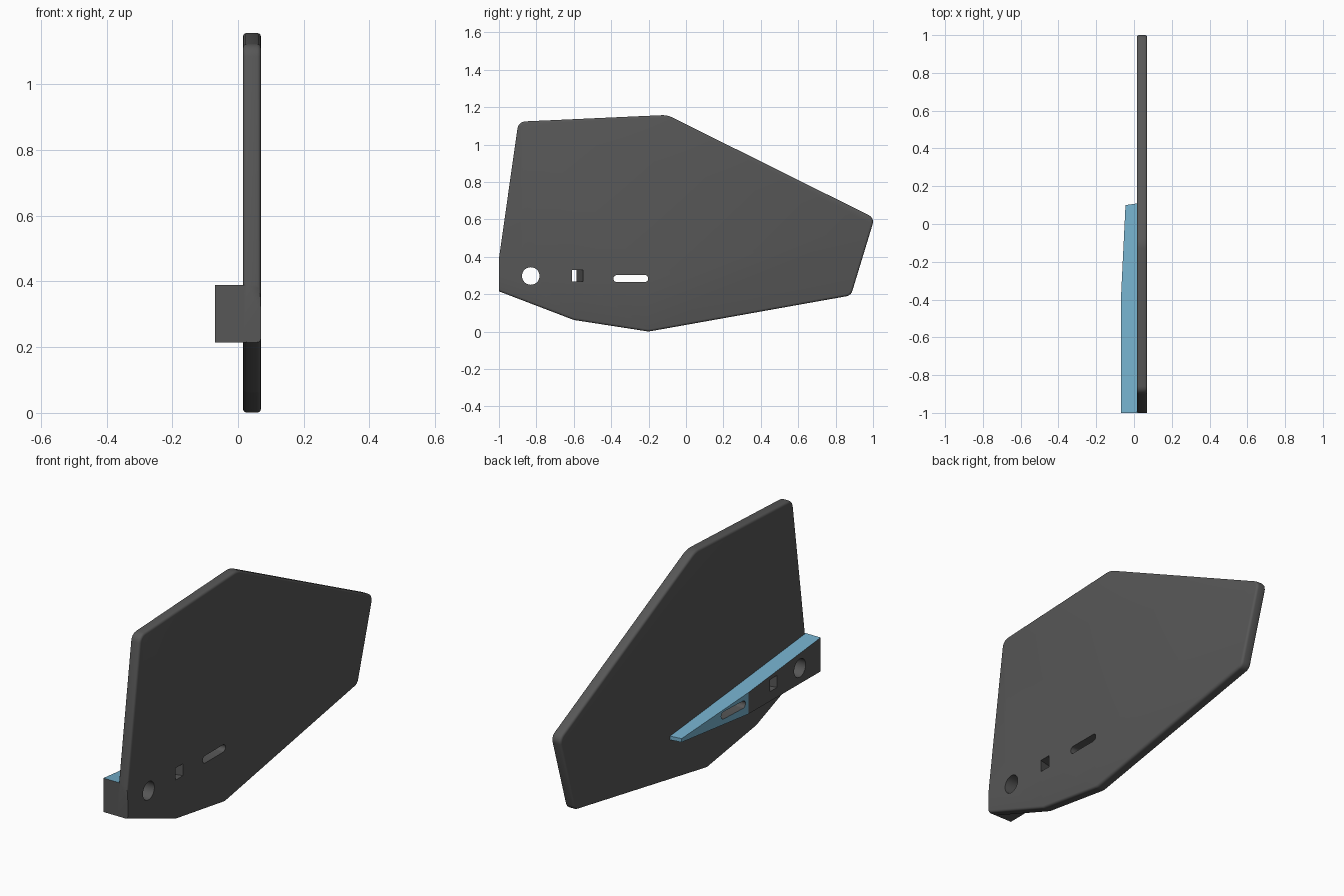
import bpy, bmesh, math
from mathutils import Vector

if "Cube" in bpy.data.objects:
    bpy.data.objects.remove(bpy.data.objects["Cube"])


def material(name, color):
    m = bpy.data.materials.new(name)
    m.diffuse_color = (*color, 1)
    m.use_nodes = True
    m.node_tree.nodes["Principled BSDF"].inputs["Base Color"].default_value = m.diffuse_color
    return m


GREY = material("dark grey", (0.095, 0.095, 0.095))
BLUE = material("light blue", (0.175, 0.43, 0.60))


def round_corner(prev, cur, nxt, r, steps=6):
    """Replace a profile corner by an arc of radius r."""
    p, c, n = Vector(prev), Vector(cur), Vector(nxt)
    a, b = (p - c).normalized(), (n - c).normalized()
    half = a.angle(b) / 2
    centre = c + (a + b).normalized() * (r / math.sin(half))
    t = r / math.tan(half)
    s, e = c + a * t - centre, c + b * t - centre
    total = s.angle(e)
    return [centre + (s * math.sin((1 - k / steps) * total)
                      + e * math.sin(k / steps * total)) / math.sin(total)
            for k in range(steps + 1)]


def prism(name, profile, x0, x1, shift=0.0):
    """Extrude a (y, z) profile from x0 to x1, optionally slanting along y."""
    bm = bmesh.new()
    lo = [bm.verts.new((x0, y + shift, z)) for y, z in profile]
    hi = [bm.verts.new((x1, y, z)) for y, z in profile]
    bm.faces.new(lo)
    bm.faces.new(hi)
    for i in range(len(lo)):
        j = (i + 1) % len(lo)
        bm.faces.new((lo[i], lo[j], hi[j], hi[i]))
    bmesh.ops.recalc_face_normals(bm, faces=bm.faces)
    return to_object(name, bm)


def to_object(name, bm):
    me = bpy.data.meshes.new(name)
    bm.to_mesh(me)
    bm.free()
    ob = bpy.data.objects.new(name, me)
    bpy.context.collection.objects.link(ob)
    me.materials.append(GREY)
    return ob


# Fin plate: rounded outline with softened rims, square where it meets the rail front
corners = [((-1, 0.215), 0), ((-0.6, 0.062), 0.06), ((-0.2, 0), 0.06),
           ((0.882, 0.193), 0.04), ((1.008, 0.607), 0.04), ((-0.1, 1.158), 0.12),
           ((-0.896, 1.122), 0.045), ((-1, 0.39), 0)]
outline = []
for i, (c, r) in enumerate(corners):
    if r:
        outline += round_corner(corners[i - 1][0], c, corners[(i + 1) % len(corners)][0], r)
    else:
        outline.append(Vector(c))
plate = prism("fin_plate", outline, 0.015, 0.07)
bm = bmesh.new()
bm.from_mesh(plate.data)
rims = [e for e in bm.edges
        if abs(e.verts[0].co.x - e.verts[1].co.x) < 1e-5
        and not all(v.co.y < -0.999 for v in e.verts)]
bmesh.ops.bevel(bm, geom=rims, offset=0.012, segments=3, profile=0.5, affect='EDGES')
bm.to_mesh(plate.data)
bm.free()

# Mounting rail: straight block that narrows to a thin tail
sections = [(-1.0, -0.07, 0.215, 0.39), (-0.41, -0.07, 0.22, 0.331), (0.1, -0.045, 0.262, 0.281)]
bm = bmesh.new()
rings = []
for y, x, z0, z1 in sections:
    yi = 0.11 if y > 0 else y
    rings.append([bm.verts.new(p) for p in
                  ((x, y, z0), (x, y, z1), (0.025, yi, z1), (0.025, yi, z0))])
for a, b in zip(rings, rings[1:]):
    for i in range(4):
        j = (i + 1) % 4
        bm.faces.new((a[i], a[j], b[j], b[i]))
bm.faces.new(rings[0])
bm.faces.new(rings[-1])
bmesh.ops.recalc_face_normals(bm, faces=bm.faces)
rail = to_object("mounting_rail", bm)
rail.data.materials.append(BLUE)
# Blue on the top and on the tapered outer side
for f in rail.data.polygons:
    if f.normal.z > 0.5 or (f.normal.x < -0.5 and f.center.y > -0.4) or f.normal.y > 0.5:
        f.material_index = 1

# Round hole, slanted square hole and slot through plate and rail


def arc(cy, cz, r, start, end, n):
    return [(cy + r * math.cos(math.radians(start + (end - start) * k / n)),
             cz + r * math.sin(math.radians(start + (end - start) * k / n)))
            for k in range(n + 1)]


square = [(-0.59, 0.268), (-0.53, 0.268), (-0.53, 0.33), (-0.59, 0.33)]
cutters = [
    prism("round_cutter", arc(-0.83, 0.297, 0.047, 0, 360, 32)[:-1], -0.15, 0.15),
    prism("square_cutter", square, -0.15, 0.15, shift=-0.075),
    prism("slot_cutter", arc(-0.221, 0.283, 0.019, -90, 90, 10)
          + arc(-0.369, 0.283, 0.019, 90, 270, 10), -0.15, 0.15),
]
for ob in (plate, rail):
    bpy.context.view_layer.objects.active = ob
    for c in cutters:
        mod = ob.modifiers.new("hole", 'BOOLEAN')
        mod.operation = 'DIFFERENCE'
        mod.solver = 'EXACT'
        mod.object = c
        bpy.ops.object.modifier_apply(modifier=mod.name)
for c in cutters:
    bpy.data.objects.remove(c)

# Smooth the rounded rims and hole walls, keep edges sharp
for ob in (plate, rail):
    bpy.ops.object.select_all(action='DESELECT')
    ob.select_set(True)
    bpy.context.view_layer.objects.active = ob
    bpy.ops.object.shade_smooth_by_angle(angle=math.radians(32))
